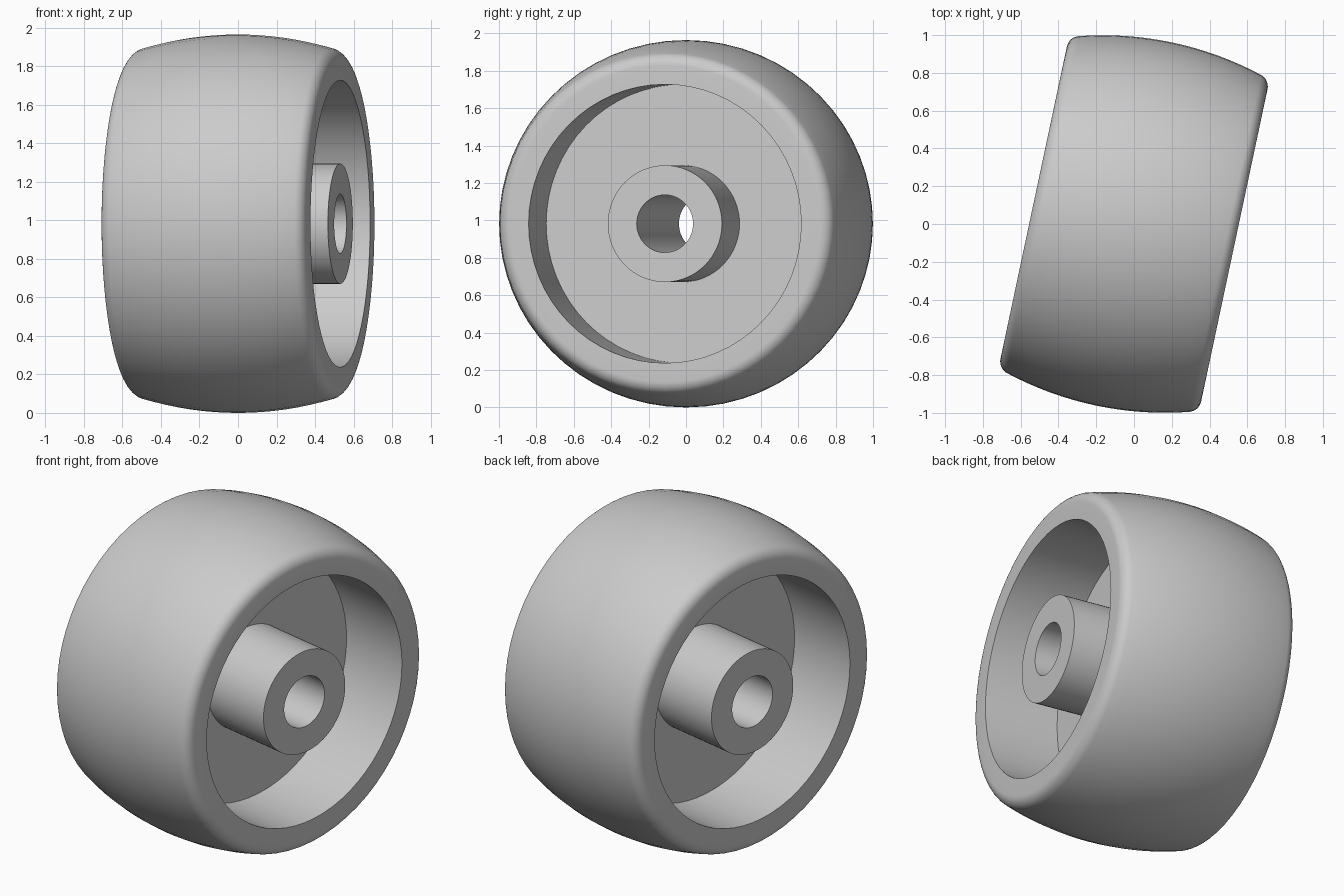
import bpy
import bmesh
import math
from mathutils import Matrix, Vector

cube = bpy.data.objects.get("Cube")
if cube:
    bpy.data.objects.remove(cube, do_unlink=True)

RADIUS, HALF_WIDTH = 0.982, 0.543
RECESS_R, HUB_R, BORE_R = 0.745, 0.312, 0.154
WEB_HALF = 0.09
CROWN_R, FILLET = 1.77, 0.07
SEGMENTS = 64

grey = bpy.data.materials.new("wheel grey")
grey.use_nodes = True
colour = (0.6, 0.6, 0.6, 1)
grey.diffuse_color = colour
grey.node_tree.nodes["Principled BSDF"].inputs["Base Color"].default_value = colour


def lathe(name, profile):
    """Turn a closed (along axle, radius) outline around the axle."""
    bm = bmesh.new()
    verts = [bm.verts.new((t, 0, r)) for t, r in profile]
    edges = [bm.edges.new((v, verts[i - 1])) for i, v in enumerate(verts)]
    bmesh.ops.spin(bm, geom=verts + edges, cent=(0, 0, 0), axis=(1, 0, 0),
                   angle=math.tau, steps=SEGMENTS, use_merge=True)
    bmesh.ops.remove_doubles(bm, verts=bm.verts, dist=0.0001)
    bmesh.ops.recalc_face_normals(bm, faces=bm.faces)
    # Turn the axle slightly toward the front and rest the wheel on the floor
    bm.transform(Matrix.Translation((0, 0, RADIUS))
                 @ Matrix.Rotation(math.radians(-12), 4, "Z"))
    mesh = bpy.data.meshes.new(name)
    bm.to_mesh(mesh)
    bm.free()
    mesh.materials.append(grey)
    obj = bpy.data.objects.new(name, mesh)
    bpy.context.collection.objects.link(obj)
    bpy.ops.object.select_all(action="DESELECT")
    obj.select_set(True)
    bpy.context.view_layer.objects.active = obj
    bpy.ops.object.shade_smooth_by_angle(angle=math.radians(35))
    return obj


def ring(half, inner, outer):
    return [(-half, inner), (-half, outer), (half, outer), (half, inner)]


# Crowned tread with rounded shoulders, and the inner wall of the recess
centre_t = HALF_WIDTH - FILLET
crown_centre = RADIUS - CROWN_R
centre_r = crown_centre + math.sqrt((CROWN_R - FILLET) ** 2 - centre_t ** 2)
tilt = math.atan2(centre_t, centre_r - crown_centre)

half_outline = []
for i in range(9):
    a = tilt * i / 8
    half_outline.append((CROWN_R * math.sin(a), crown_centre + CROWN_R * math.cos(a)))
for i in range(1, 9):
    a = tilt + (math.pi / 2 - tilt) * i / 8
    half_outline.append((centre_t + FILLET * math.sin(a), centre_r + FILLET * math.cos(a)))
half_outline.append((HALF_WIDTH, RECESS_R))
mirrored = [(-t, r) for t, r in reversed(half_outline[1:])]
lathe("tread_ring", mirrored + half_outline)

# Flat web between hub and tread ring
lathe("web_disc", ring(WEB_HALF, HUB_R - 0.02, RECESS_R + 0.02))

# Axle hub with an open bore
lathe("axle_hub", ring(HALF_WIDTH, BORE_R, HUB_R))
